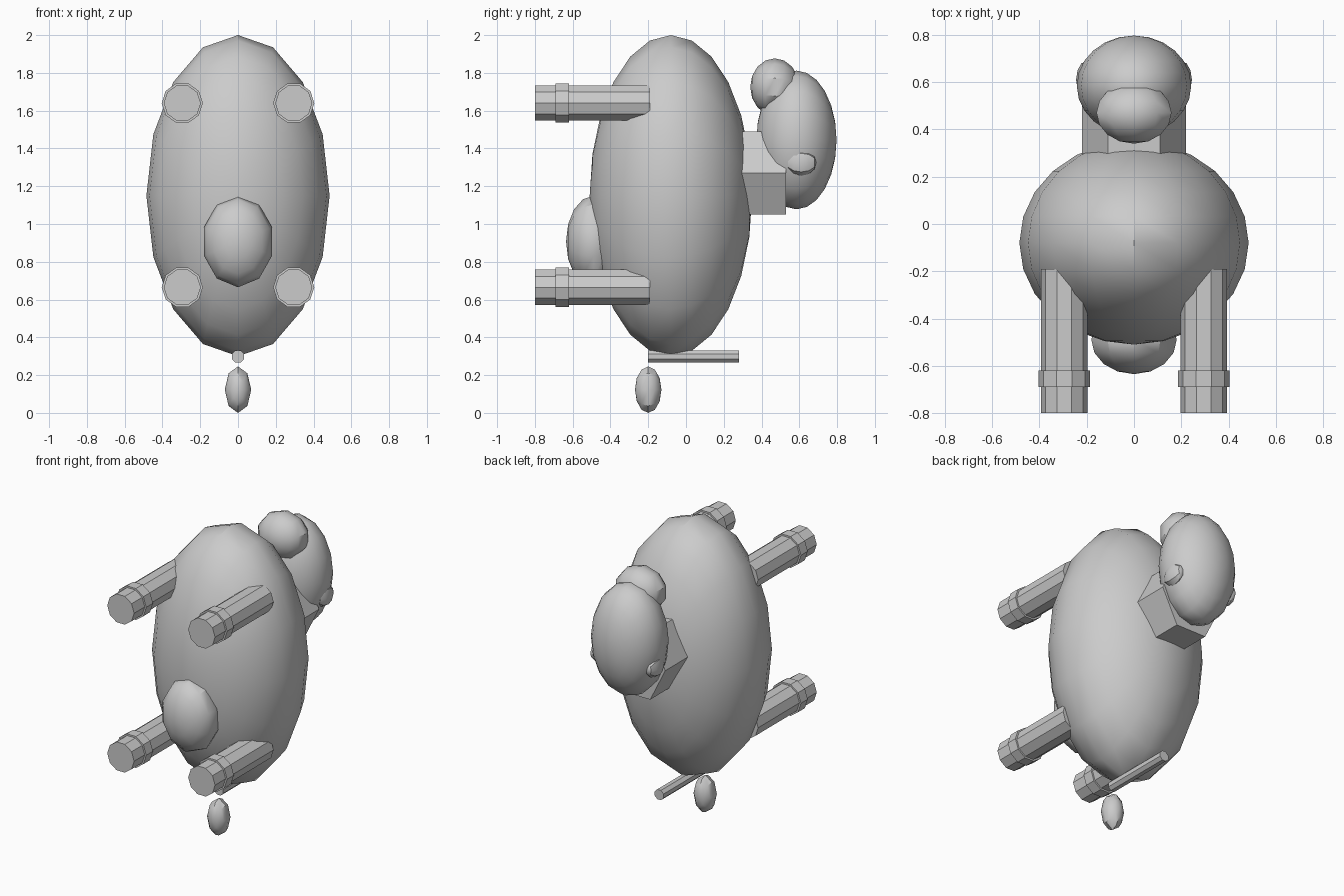
import bpy
import math

cube = bpy.data.objects.get("Cube")
if cube:
    bpy.data.objects.remove(cube, do_unlink=True)

grey = bpy.data.materials.new("plain_grey")
grey.use_nodes = True
colour = (0.6, 0.6, 0.6, 1)
grey.diffuse_color = colour
grey.node_tree.nodes["Principled BSDF"].inputs["Base Color"].default_value = colour


def finish(name, smooth):
    ob = bpy.context.object
    ob.name = name
    ob.data.materials.append(grey)
    bpy.ops.object.transform_apply(location=False, rotation=True, scale=True)
    if smooth:
        bpy.ops.object.shade_smooth_by_angle(angle=math.radians(35))
    return ob


def ellipsoid(name, centre, radii, segments, rings):
    """Sphere with its poles along y, stretched to the given x, y, z radii."""
    bpy.ops.mesh.primitive_uv_sphere_add(
        segments=segments, ring_count=rings, radius=1,
        location=centre, rotation=(math.pi / 2, 0, 0))
    bpy.context.object.scale = (radii[0], radii[2], radii[1])
    return finish(name, True)


def rod(name, x, z, y0, y1, radius, sides, spin=0.0, tall=1.0):
    """Flat-sided cylinder running along y; spin turns its corners."""
    bpy.ops.mesh.primitive_cylinder_add(
        vertices=sides, radius=radius, depth=y1 - y0,
        location=(x, (y0 + y1) / 2, z), rotation=(math.pi / 2, spin, 0))
    ob = finish(name, False)
    for v in ob.data.vertices:
        v.co.z *= tall
    return ob


# Trunk and head
ellipsoid("body", (0, -0.08, 1.15), (0.485, 0.43, 0.85), 16, 12)
ellipsoid("head", (0, 0.585, 1.445), (0.242, 0.212, 0.367), 16, 12)
ellipsoid("muzzle", (0, 0.47, 1.725), (0.167, 0.13, 0.152), 10, 8)
rod("neck", 0, 1.27, 0.15, 0.53, 0.22, 6, math.pi / 6, 1.155)
ellipsoid("udder", (0, -0.49, 0.907), (0.19, 0.145, 0.242), 10, 8)

# Paired bumps on the head, and four legs with a raised cuff
for side, x in (("left", 1), ("right", -1)):
    ellipsoid(side + "_ear", (x * 0.2, 0.61, 1.325), (0.045, 0.08, 0.07), 8, 6)
    for end, z in (("upper", 1.64), ("lower", 0.665)):
        leg = f"{side}_{end}_leg"
        rod(leg, x * 0.295, z, -0.8, -0.19, 0.098, 10, math.pi / 10)
        rod(leg + "_cuff", x * 0.295, z, -0.69, -0.62, 0.109, 10, math.pi / 10)

# Tail and its tuft
rod("tail", 0, 0.298, -0.2, 0.28, 0.035, 8, math.pi / 8)
ellipsoid("tail_tuft", (0, -0.2, 0.123), (0.07, 0.07, 0.123), 8, 6)
